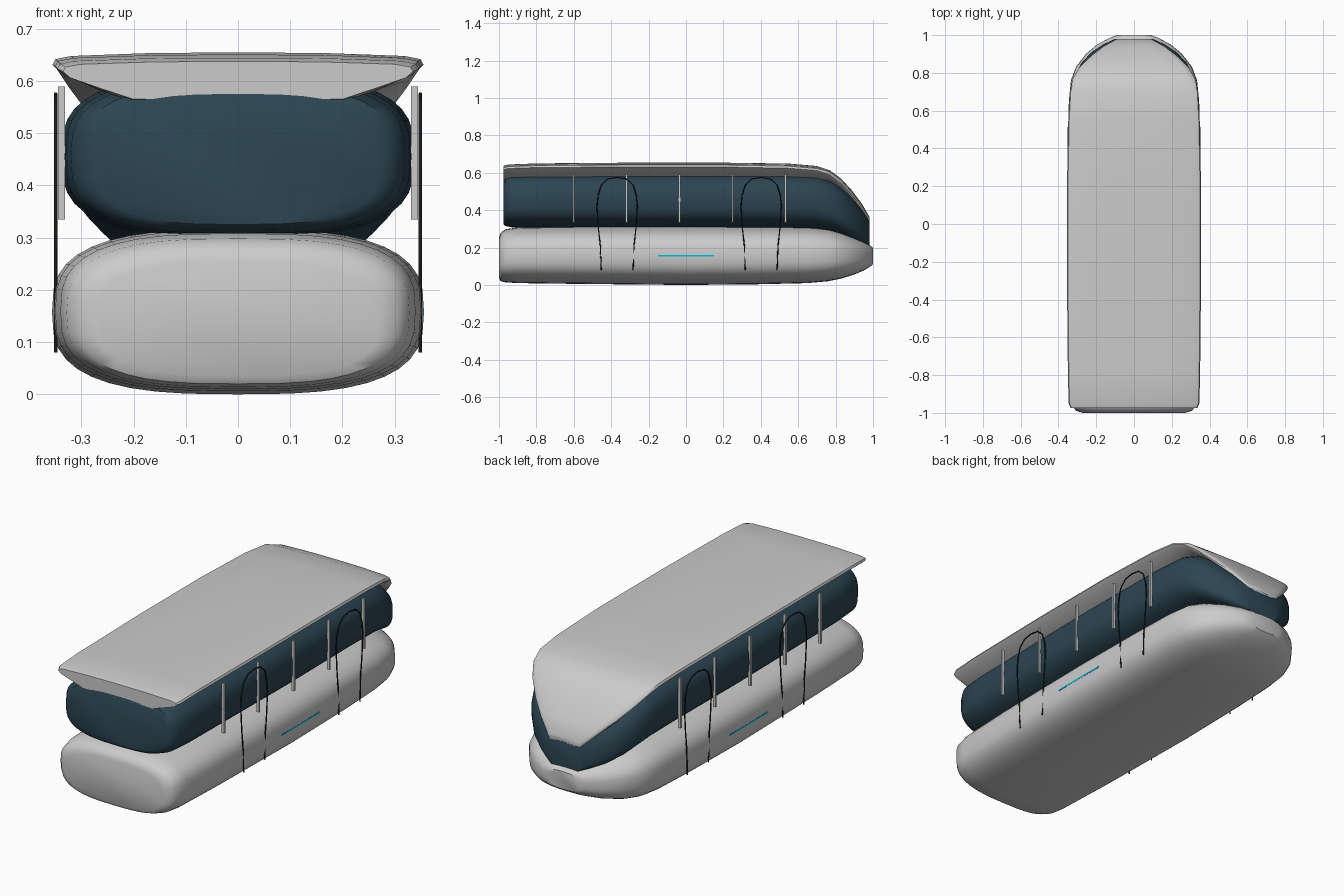
import bpy, bmesh, math

if "Cube" in bpy.data.objects:
    bpy.data.objects.remove(bpy.data.objects["Cube"])

def material(name, rgb):
    m = bpy.data.materials.new(name)
    m.diffuse_color = (*rgb, 1)
    m.use_nodes = True
    m.node_tree.nodes["Principled BSDF"].inputs["Base Color"].default_value = m.diffuse_color
    return m

GLASS = material("tinted_glass", (0.025, 0.06, 0.085))
DARK = material("dark_trim", (0.01, 0.012, 0.015))
CYAN = material("cyan_light", (0.0, 0.5, 0.7))

def finish(bm, name, mat=None, angle=40):
    bmesh.ops.recalc_face_normals(bm, faces=bm.faces)
    me = bpy.data.meshes.new(name)
    bm.to_mesh(me)
    bm.free()
    ob = bpy.data.objects.new(name, me)
    bpy.context.collection.objects.link(ob)
    if mat:
        me.materials.append(mat)
    bpy.ops.object.select_all(action='DESELECT')
    ob.select_set(True)
    bpy.context.view_layer.objects.active = ob
    bpy.ops.object.shade_smooth_by_angle(angle=math.radians(angle))
    return ob

def loft(name, rings, mat=None, angle=40):
    bm = bmesh.new()
    loops = [[bm.verts.new(p) for p in r] for r in rings]
    n = len(loops[0])
    for a, b in zip(loops, loops[1:]):
        for i in range(n):
            j = (i + 1) % n
            bm.faces.new((a[i], a[j], b[j], b[i]))
    bm.faces.new(loops[0])
    bm.faces.new(loops[-1])
    return finish(bm, name, mat, angle)

def rounded(y, w, zb, zt, power=2.9, n=40):
    # superellipse cross-section
    pts = []
    for i in range(n):
        a = 2 * math.pi * i / n
        c, s = math.cos(a), math.sin(a)
        x = math.copysign(abs(c) ** (2 / power), c) * w
        z = math.copysign(abs(s) ** (2 / power), s) * (zt - zb) / 2
        pts.append((x, y, (zt + zb) / 2 + z))
    return pts

def hull(y, w, zb, ze, zt):
    # tray-shaped roof cross-section
    half = [(0.6, zb), (0.8, zb + (ze - zb) * 0.42), (0.96, ze - 0.012), (1, ze),
            (0.985, ze + (zt - ze) * 0.45), (0.9, ze + (zt - ze) * 0.72),
            (0.5, ze + (zt - ze) * 0.95), (0.2, zt)]
    pts = [(x * w, y, z) for x, z in half]
    return pts + [(-x, y, z) for x, y, z in reversed(pts)]

# Lower body
body = [(-1, .27, .035, .255), (-.99, .305, .02, .28), (-.965, .328, .014, .298),
        (-.9, .34, .01, .308), (-.6, .35, .006, .313), (0, .356, 0, .316),
        (.4, .352, .004, .314), (.65, .345, .01, .311), (.76, .334, .02, .302),
        (.83, .308, .034, .284), (.9, .255, .056, .258), (.95, .195, .077, .234),
        (.985, .13, .098, .211), (1, .09, .11, .2)]
loft("lower_body", [rounded(*s) for s in body])

# Glass cabin
cabin = [(-.975, .27, .325, .575), (-.965, .298, .315, .59), (-.93, .32, .308, .6),
         (-.8, .33, .305, .605), (0, .338, .302, .61), (.5, .333, .302, .61),
         (.7, .326, .295, .602), (.78, .312, .28, .575), (.85, .28, .255, .52),
         (.91, .225, .23, .45), (.95, .165, .215, .395), (.98, .1, .2, .345)]
loft("glass_cabin", [rounded(*s, power=3) for s in cabin], GLASS)

# Roof with drooping nose
roof = [(-.975, .335, .565, .618, .637), (-.95, .346, .562, .623, .644),
        (-.8, .35, .56, .628, .65), (-.3, .355, .56, .631, .654), (.2, .355, .56, .631, .654),
        (.55, .348, .56, .624, .649), (.7, .34, .555, .612, .636), (.77, .324, .54, .588, .612),
        (.83, .288, .5, .54, .568), (.89, .228, .44, .475, .502), (.94, .163, .385, .415, .435),
        (.98, .09, .335, .35, .365)]
loft("roof", [hull(*s) for s in roof])

def box(name, x, y, z, sx, sy, sz, mat=None):
    bm = bmesh.new()
    bmesh.ops.create_cube(bm, size=1)
    for v in bm.verts:
        v.co = (x + v.co.x * sx, y + v.co.y * sy, z + v.co.z * sz)
    return finish(bm, name, mat, 30)

def door_outline(name, x, yc):
    side = [(.085, .08), (.09, .21), (.1, .3), (.108, .42), (.102, .48), (.085, .535), (.05, .567)]
    path = [(-y, z) for y, z in side] + [(0, .575)] + side[::-1]
    cu = bpy.data.curves.new(name, 'CURVE')
    cu.dimensions = '3D'
    cu.bevel_depth = 0.0035
    cu.bevel_resolution = 1
    cu.use_fill_caps = True
    sp = cu.splines.new('POLY')
    sp.points.add(len(path) - 1)
    for p, (y, z) in zip(sp.points, path):
        p.co = (x, yc + y, z, 1)
    cu.materials.append(DARK)
    ob = bpy.data.objects.new(name, cu)
    bpy.context.collection.objects.link(ob)

# Window pillars, door outlines and light strips on both sides
for s, side in ((1, "right"), (-1, "left")):
    for i, y in enumerate((-.6, -.318, -.035, .25, .532)):
        box(f"pillar_{side}_{i + 1}", s * .338, y, .462, .014, .01, .255)
    for i, y in enumerate((-.368, .402)):
        door_outline(f"door_outline_{side}_{i + 1}", s * .349, y)
    box(f"light_strip_{side}", s * .352, 0, .157, .008, .3, .008, CYAN)
